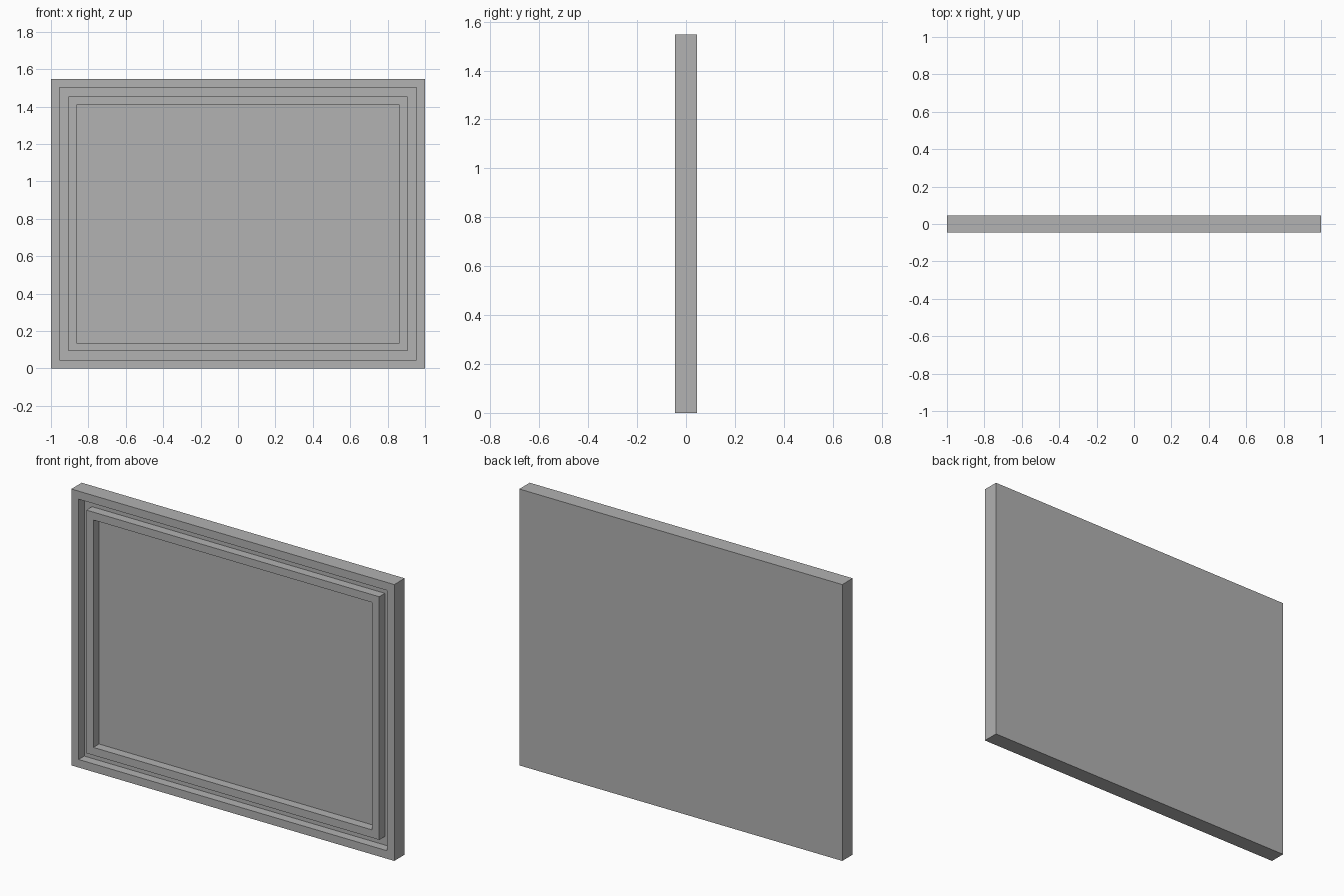
import bpy
import bmesh
from mathutils import Matrix, Vector

if "Cube" in bpy.data.objects:
    bpy.data.objects.remove(bpy.data.objects["Cube"], do_unlink=True)

WIDTH, DEPTH, HEIGHT = 2.0, 0.092, 1.547
RECESS = 0.05

# Plain grey material
grey = bpy.data.materials.new("plain_grey")
grey.use_nodes = True
colour = (0.445, 0.445, 0.445, 1)
grey.diffuse_color = colour
grey.node_tree.nodes["Principled BSDF"].inputs["Base Color"].default_value = colour

# Solid slab standing on the ground
bm = bmesh.new()
size = Matrix.Diagonal((WIDTH, DEPTH, HEIGHT, 1))
bmesh.ops.create_cube(bm, size=1, matrix=Matrix.Translation((0, 0, HEIGHT / 2)) @ size)
bm.normal_update()
front = min(bm.faces, key=lambda f: f.calc_center_median().y)


def step(face, border, shift):
    """Leave a border around the face, then move the middle in or out."""
    bmesh.ops.inset_individual(bm, faces=[face], thickness=border, use_even_offset=True)
    middle = bmesh.ops.extrude_discrete_faces(bm, faces=[face])["faces"][0]
    bmesh.ops.translate(bm, verts=middle.verts, vec=Vector((0, shift, 0)))
    return middle


# Outer rim and groove, raised inner rim, sunken panel
front = step(front, 0.045, RECESS)
front = step(front, 0.048, -RECESS)
front = step(front, 0.044, RECESS)

bmesh.ops.recalc_face_normals(bm, faces=bm.faces)
mesh = bpy.data.meshes.new("framed_panel")
bm.to_mesh(mesh)
bm.free()
mesh.materials.append(grey)
panel = bpy.data.objects.new("framed_panel", mesh)
bpy.context.collection.objects.link(panel)
